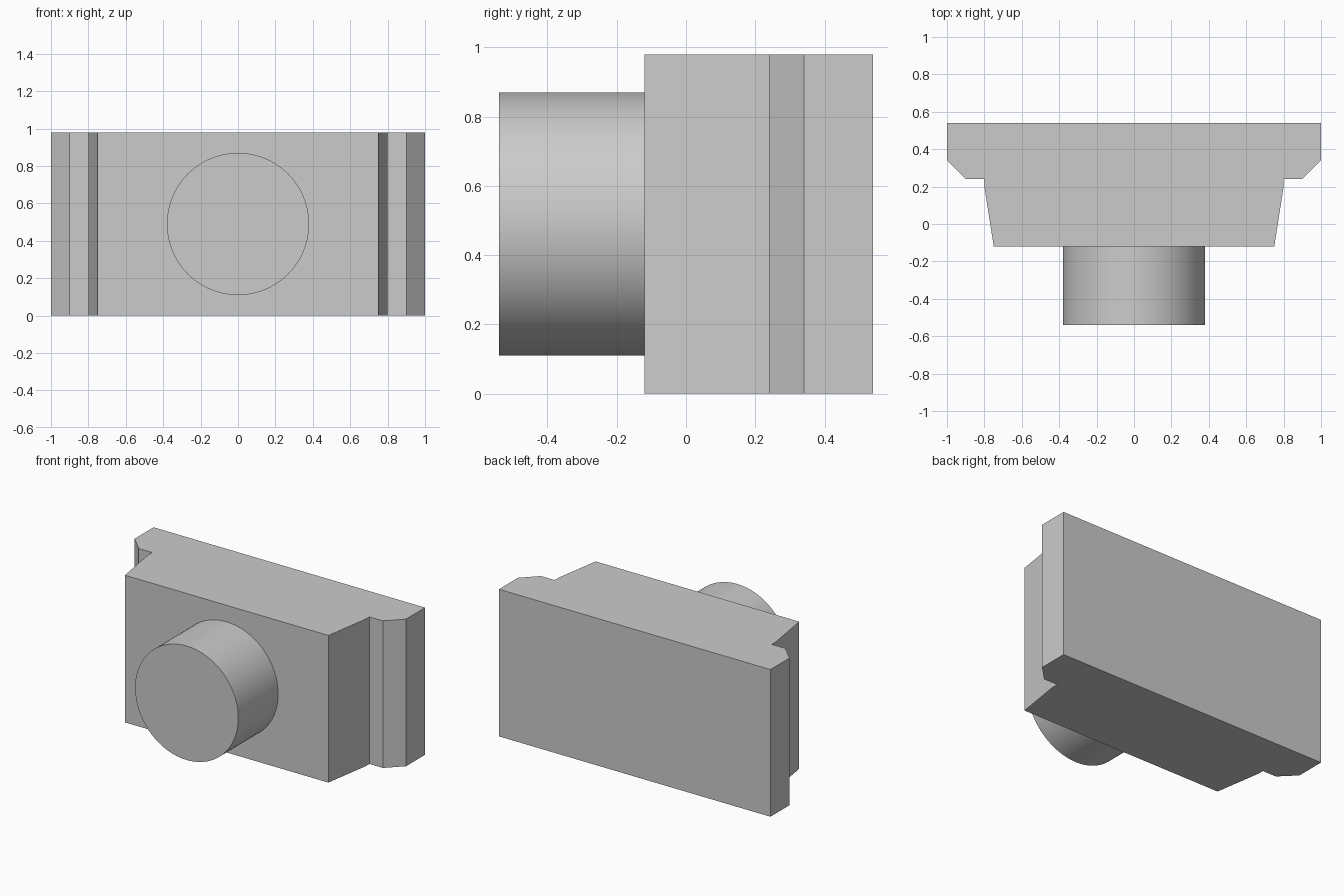
import bpy, bmesh, math
from mathutils import Matrix

cube = bpy.data.objects.get("Cube")
if cube:
    bpy.data.objects.remove(cube, do_unlink=True)

HEIGHT = 0.98
BACK, BODY_FRONT, LENS_FRONT = 0.54, -0.12, -0.54
LENS_RADIUS = 0.38

grey = bpy.data.materials.new("plain_grey")
grey.use_nodes = True
colour = (0.6, 0.6, 0.6, 1)
grey.diffuse_color = colour
grey.node_tree.nodes["Principled BSDF"].inputs["Base Color"].default_value = colour


def finish(bm, name):
    bmesh.ops.recalc_face_normals(bm, faces=bm.faces)
    mesh = bpy.data.meshes.new(name)
    bm.to_mesh(mesh)
    bm.free()
    mesh.materials.append(grey)
    obj = bpy.data.objects.new(name, mesh)
    bpy.context.collection.objects.link(obj)
    return obj


# Body: half outline mirrored across x, then extruded upwards
half = [(1, BACK), (1, 0.34), (0.9, 0.24), (0.8, 0.24), (0.8, 0.2), (0.75, BODY_FRONT)]
outline = half + [(-x, y) for x, y in reversed(half)]
bm = bmesh.new()
base = bm.faces.new([bm.verts.new((x, y, 0)) for x, y in outline])
top = bmesh.ops.extrude_face_region(bm, geom=[base], use_keep_orig=True)
top_verts = [g for g in top["geom"] if isinstance(g, bmesh.types.BMVert)]
bmesh.ops.translate(bm, verts=top_verts, vec=(0, 0, HEIGHT))
finish(bm, "body")

# Round barrel on the front, meeting the body face
bm = bmesh.new()
place = Matrix.Translation((0, (BODY_FRONT + LENS_FRONT) / 2, HEIGHT / 2))
bmesh.ops.create_cone(bm, cap_ends=True, segments=96, radius1=LENS_RADIUS,
                      radius2=LENS_RADIUS, depth=BODY_FRONT - LENS_FRONT,
                      matrix=place @ Matrix.Rotation(math.pi / 2, 4, "X"))
barrel = finish(bm, "front_barrel")
bpy.ops.object.select_all(action="DESELECT")
barrel.select_set(True)
bpy.context.view_layer.objects.active = barrel
bpy.ops.object.shade_smooth_by_angle(angle=math.radians(30))
